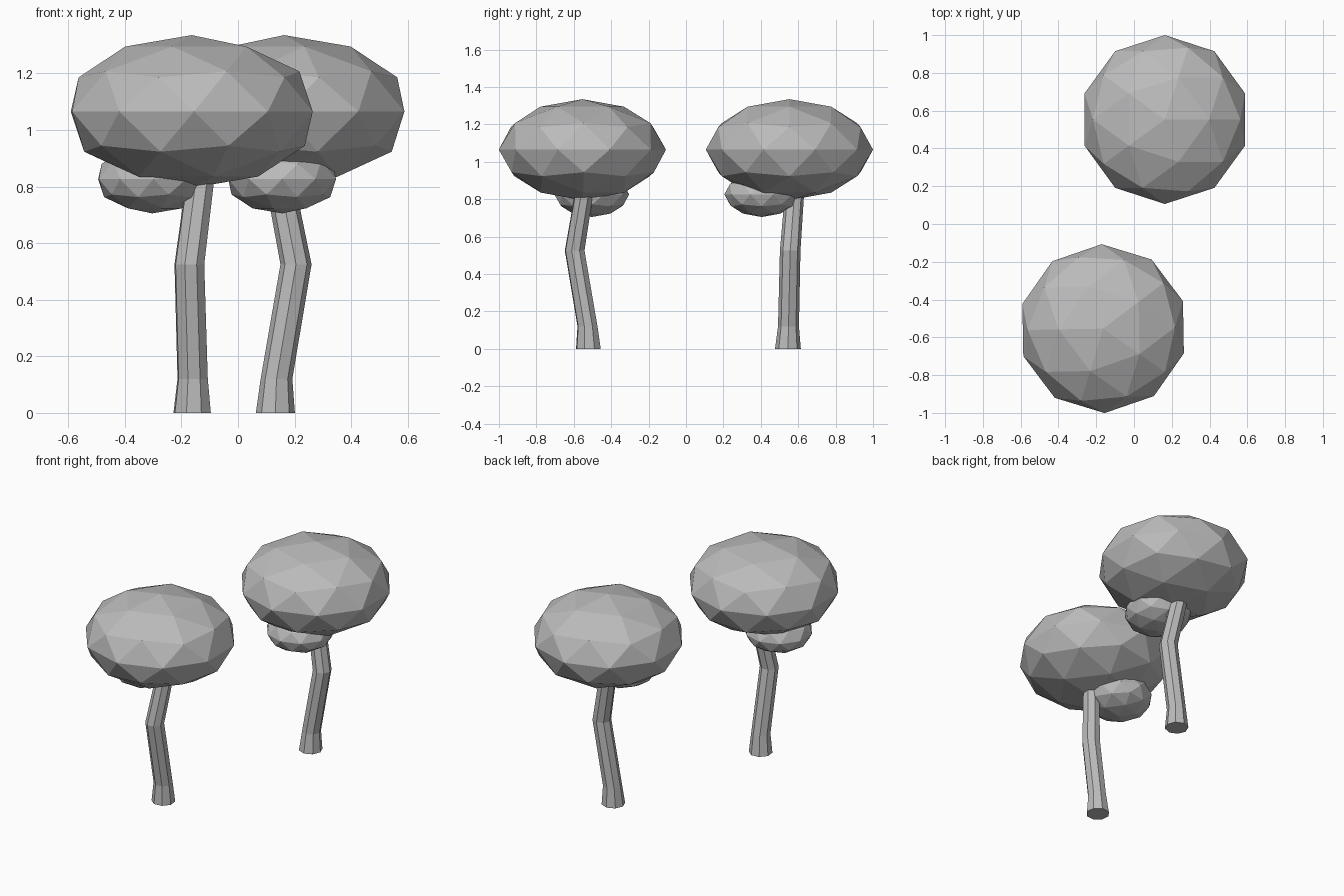
import bpy, bmesh
from math import cos, sin, tau, radians
from mathutils import Matrix, Vector

cube = bpy.data.objects.get("Cube")
if cube:
    bpy.data.objects.remove(cube, do_unlink=True)

# Single flat grey
grey = bpy.data.materials.new("plain_grey")
grey.use_nodes = True
GREY = (0.5, 0.5, 0.5, 1)
grey.diffuse_color = GREY
grey.node_tree.nodes["Principled BSDF"].inputs["Base Color"].default_value = GREY


def add_object(name, bm, place):
    bmesh.ops.recalc_face_normals(bm, faces=bm.faces)
    mesh = bpy.data.meshes.new(name)
    bm.to_mesh(mesh)
    bm.free()
    mesh.materials.append(grey)
    obj = bpy.data.objects.new(name, mesh)
    obj.matrix_world = place
    bpy.context.collection.objects.link(obj)


def foliage(name, centre, radius, height, place):
    bm = bmesh.new()
    bmesh.ops.create_icosphere(bm, subdivisions=2, radius=1)
    bmesh.ops.scale(bm, vec=(radius, radius, height), verts=bm.verts)
    bmesh.ops.translate(bm, vec=centre, verts=bm.verts)
    add_object(name, bm, place)


def trunk(name, rings, place, sides=8):
    bm = bmesh.new()
    loops = [[bm.verts.new((x + r * cos(tau * i / sides), y + r * sin(tau * i / sides), z))
              for i in range(sides)] for x, y, z, r in rings]
    for low, high in zip(loops, loops[1:]):
        for i in range(sides):
            j = (i + 1) % sides
            bm.faces.new((low[i], low[j], high[j], high[i]))
    bm.faces.new(loops[0][::-1])
    bm.faces.new(loops[-1])
    add_object(name, bm, place)


# Bent trunk rings: x, y, z, radius, relative to the base
RINGS = [(0, 0, 0, 0.069), (0.004, 0.003, 0.12, 0.056),
         (0.073, 0.012, 0.525, 0.055), (-0.010, 0.044, 0.95, 0.05)]


def tree(prefix, base, turn):
    place = Matrix.Translation(Vector(base)) @ Matrix.Rotation(radians(turn), 4, "Z")
    trunk(prefix + "_trunk", RINGS, place)
    foliage(prefix + "_canopy", (0.031, 0.008, 1.065), 0.447, 0.27, place)
    foliage(prefix + "_lower_foliage", (0.024, -0.14, 0.826), 0.2, 0.121, place)


# The same tree twice, one turned
tree("back_tree", (0.132, 0.545, 0), 0)
tree("front_tree", (-0.162, -0.522, 0), -107)
